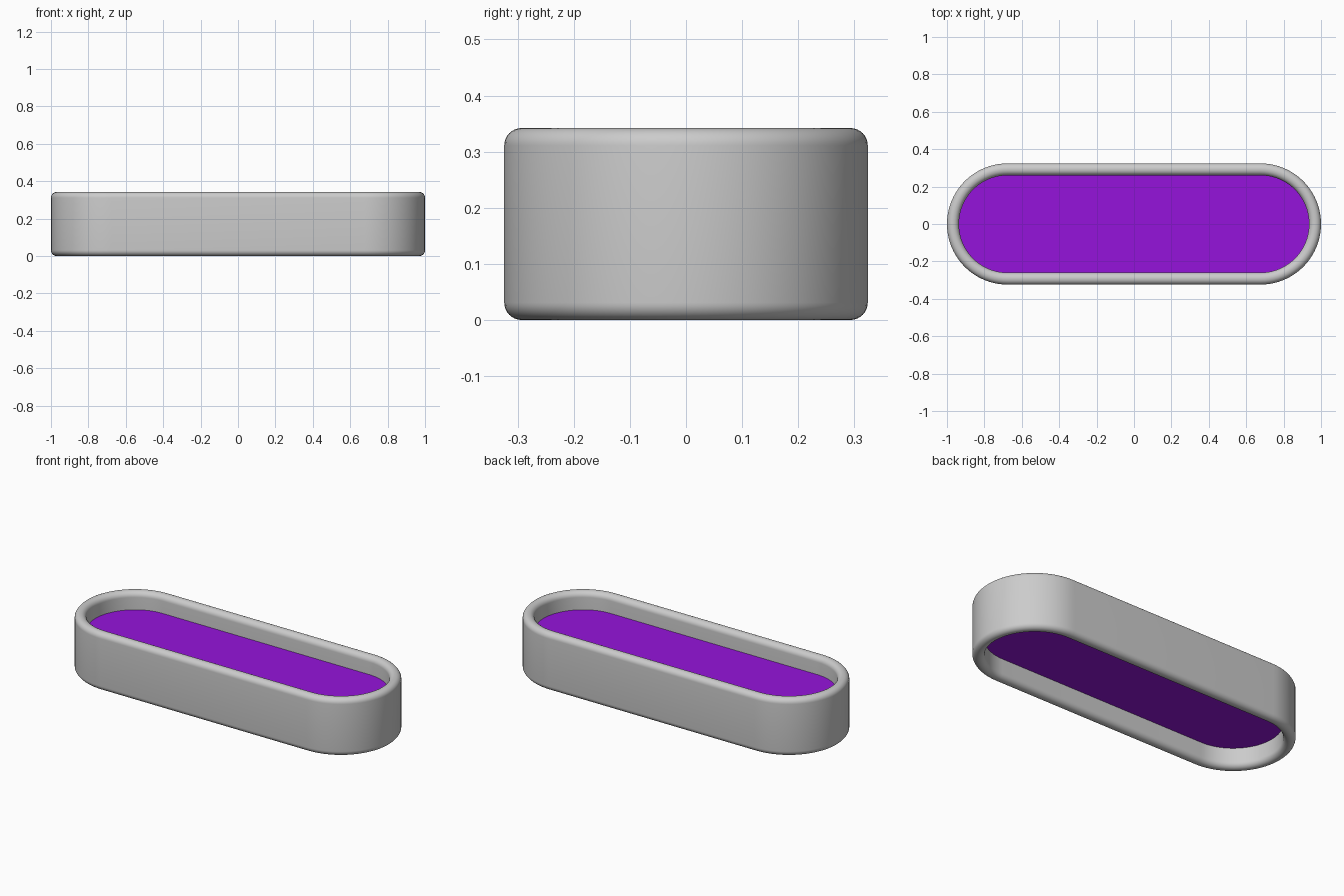
import bpy, bmesh, math

if "Cube" in bpy.data.objects:
    bpy.data.objects.remove(bpy.data.objects["Cube"])

HALF, R = 0.676, 0.324      # straight half length, outer end radius
WALL, H, FIL = 0.064, 0.342, 0.031
SEG = 40                    # steps per end


def stadium(r):
    pts = []
    for side, start in ((1, -90), (-1, 90)):
        for i in range(SEG + 1):
            a = math.radians(start + 180 * i / SEG)
            pts.append((side * HALF + r * math.cos(a), r * math.sin(a)))
    return pts


def finish(bm, name):
    bmesh.ops.recalc_face_normals(bm, faces=bm.faces)
    me = bpy.data.meshes.new(name)
    bm.to_mesh(me)
    bm.free()
    ob = bpy.data.objects.new(name, me)
    bpy.context.collection.objects.link(ob)
    bpy.context.view_layer.objects.active = ob
    ob.select_set(True)
    bpy.ops.object.shade_smooth_by_angle(angle=math.radians(35))
    ob.select_set(False)
    return ob


def bridge(bm, a, b):
    n = len(a)
    for i in range(n):
        j = (i + 1) % n
        bm.faces.new((a[i], a[j], b[j], b[i]))


# Outer band: rounded rectangle section swept around the stadium
section = []
corners = ((R - FIL, H - FIL, 0), (R - WALL + FIL, H - FIL, 90),
           (R - WALL + FIL, FIL, 180), (R - FIL, FIL, 270))
for cr, cz, start in corners:
    for k in range(9):
        a = math.radians(start + 90 * k / 8)
        section.append((cr + FIL * math.cos(a), cz + FIL * math.sin(a)))
bm = bmesh.new()
rings = [[bm.verts.new((x, y, z)) for x, y in stadium(r)] for r, z in section]
for i, ring in enumerate(rings):
    bridge(bm, ring, rings[(i + 1) % len(rings)])
finish(bm, "outer_band")

# Coloured panel set into the band, recessed on both sides
bm = bmesh.new()
low, high = [[bm.verts.new((x, y, z)) for x, y in stadium(R - WALL + 0.003)]
             for z in (0.113, 0.238)]
bridge(bm, low, high)
bm.faces.new(low)
bm.faces.new(high)
panel = finish(bm, "inset_panel")
mat = bpy.data.materials.new("purple")
mat.diffuse_color = (0.30, 0.007, 0.71, 1)
mat.use_nodes = True
mat.node_tree.nodes["Principled BSDF"].inputs["Base Color"].default_value = mat.diffuse_color
panel.data.materials.append(mat)
